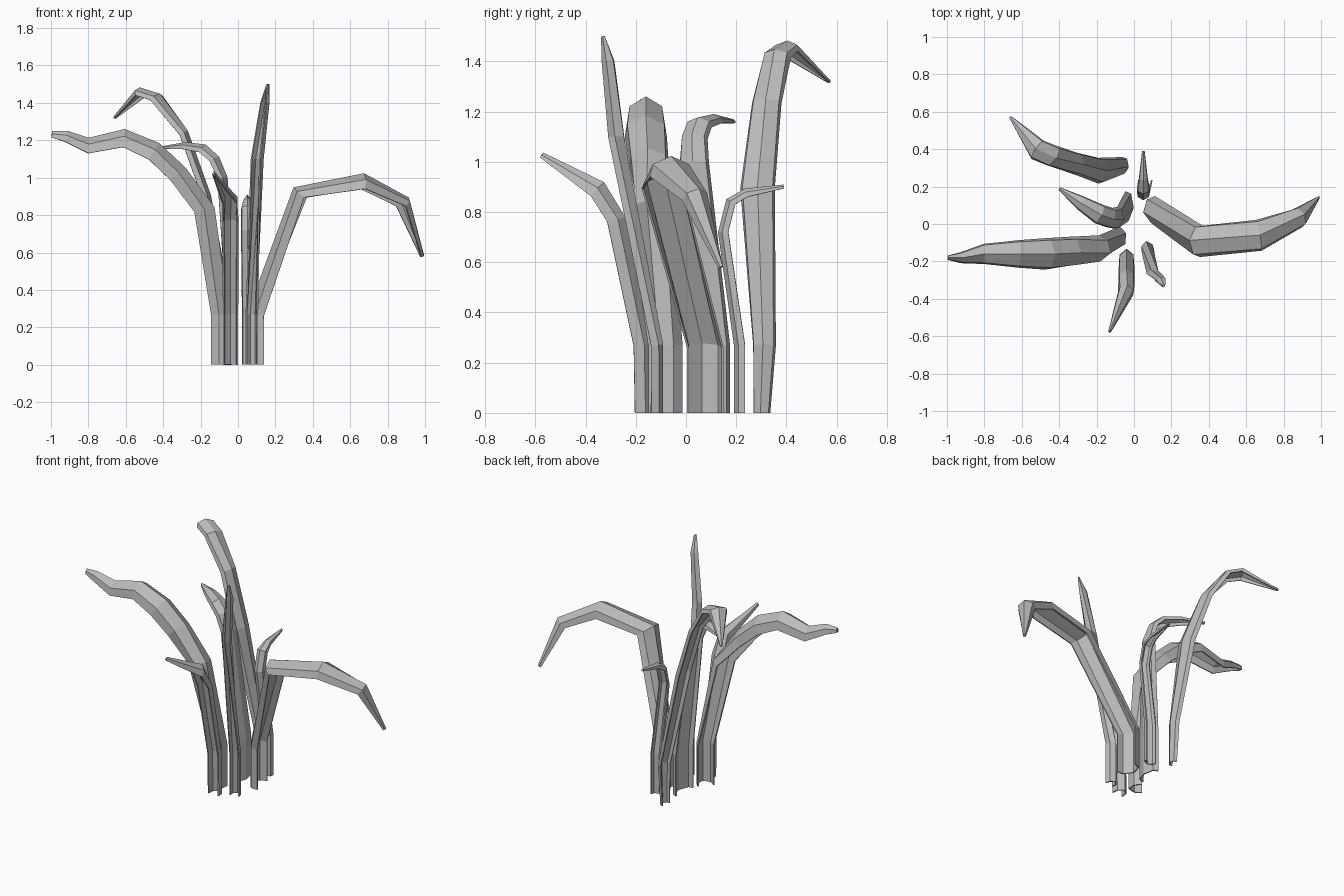
import bpy, math
from mathutils import Vector

cube = bpy.data.objects.get("Cube")
if cube:
    bpy.data.objects.remove(cube, do_unlink=True)

# One plain grey for the whole plant
grey = bpy.data.materials.new("leaf_grey")
grey.use_nodes = True
colour = (0.5, 0.5, 0.5, 1)
grey.diffuse_color = colour
grey.node_tree.nodes["Principled BSDF"].inputs["Base Color"].default_value = colour

# Cross-section: low ridge, two shoulders and down-turned rims (across, up)
SECTION = [(-1, -0.5), (-0.88, 0.1), (0, 0.5), (0.88, 0.1), (1, -0.5)]


def make_leaf(name, depth, stations):
    """Ridged strip along stations of x, y, z, half width (hundredths) and heading of the width."""
    centres = [Vector(station[:3]) / 100 for station in stations]
    last = len(stations) - 1
    sides, normals = [], []
    for i, station in enumerate(stations):
        heading = math.radians(station[4])
        side = Vector((math.cos(heading), math.sin(heading), 0))
        before, after = centres[max(i - 1, 0)], centres[min(i + 1, last)]
        along = (after - before).normalized()
        sides.append(side)
        normals.append(side.cross(along).normalized())

    # The ridge stands on the upper side of the arch
    flip = -1 if normals[last - 1].z < 0 else 1
    widest = max(station[3] for station in stations)
    verts = []
    for centre, side, normal, station in zip(centres, sides, normals, stations):
        half = side * station[3] / 100
        rise = normal * flip * depth * math.sqrt(station[3] / widest)
        verts += [centre + half * across + rise * up for across, up in SECTION]

    count = len(SECTION)
    faces = []
    for i in range(last):
        for j in range(count - 1):
            a = i * count + j
            faces.append((a, a + 1, a + count + 1, a + count))

    mesh = bpy.data.meshes.new(name)
    mesh.from_pydata(verts, [], faces)
    mesh.materials.append(grey)
    leaf = bpy.data.objects.new(name, mesh)
    bpy.context.scene.collection.objects.link(leaf)
    thick = leaf.modifiers.new("thickness", "SOLIDIFY")
    thick.thickness = 0.008
    thick.offset = 0
    return leaf


# Wide leaf arching out to the right
make_leaf("right_long_leaf", 0.1, [
    (-8, -8, 0, 5, 50), (-8, -8, 27, 5, 50), (-17, -14, 83, 6.5, 70),
    (-32, -15, 102, 7.5, 85), (-45, -16, 114, 8, 90), (-61, -16, 121, 7, 90),
    (-80, -16, 117, 5, 92), (-92, -18, 122, 2.5, 95), (-99.5, -18, 123, 0.7, 95)])

# Wide leaf arching out to the left and drooping
make_leaf("left_drooping_leaf", 0.08, [
    (9, 7, 0, 7, 100), (9, 7, 27, 7, 100), (33, -9, 92, 8, 85),
    (67, -6, 98, 8, 100), (89, 4, 87, 5, 120), (98.5, 14, 58, 0.4, 125)])

# Tall leaf at the back with a hooked tip
make_leaf("back_tall_leaf", 0.045, [
    (-5, 30, 0, 3, 80), (-5, 31, 27, 4.2, 80), (-17, 28.5, 90, 6.5, 90),
    (-29, 32, 124, 5.5, 85), (-43, 36, 143, 5.5, 60), (-52, 40, 146, 5.5, 55),
    (-66, 57, 132, 0.4, 50)])

# Middle leaf bending over at the top
make_leaf("middle_leaf", 0.05, [
    (-3, 9, 0, 8, 85), (-3, 9, 27, 8, 85), (-8, 3, 100, 5.5, 80),
    (-12, 3, 110, 5, 70), (-18, 5, 115.5, 5, 65), (-28, 11, 117, 3.5, 60),
    (-40, 19, 116, 0.4, 60)])

# Upright blade at the front
make_leaf("front_upright_leaf", 0.05, [
    (7, -12, 0, 3, 10), (7, -12, 27, 3, 10), (11, -27, 110, 3, -40),
    (15, -30.5, 140, 2, -50), (16, -33, 150, 0.2, -50)])

# Short leaf pointing forward
make_leaf("front_short_leaf", 0.07, [
    (-4, -17, 0, 3.7, 0), (-4, -17.5, 27, 3.7, 0), (-4, -28, 77, 4, 0),
    (-4, -35, 89, 3.8, -12), (-13, -57.5, 102.5, 0.3, -20)])

# Short leaf pointing backward
make_leaf("back_short_leaf", 0.04, [
    (6, 21.5, 0, 3.5, 0), (6, 21.5, 27, 3.5, 0), (5, 15, 72, 3, 0),
    (5, 18, 84, 3, 0), (5, 24, 87.5, 2, 0), (5, 39, 90, 0.3, 0)])
